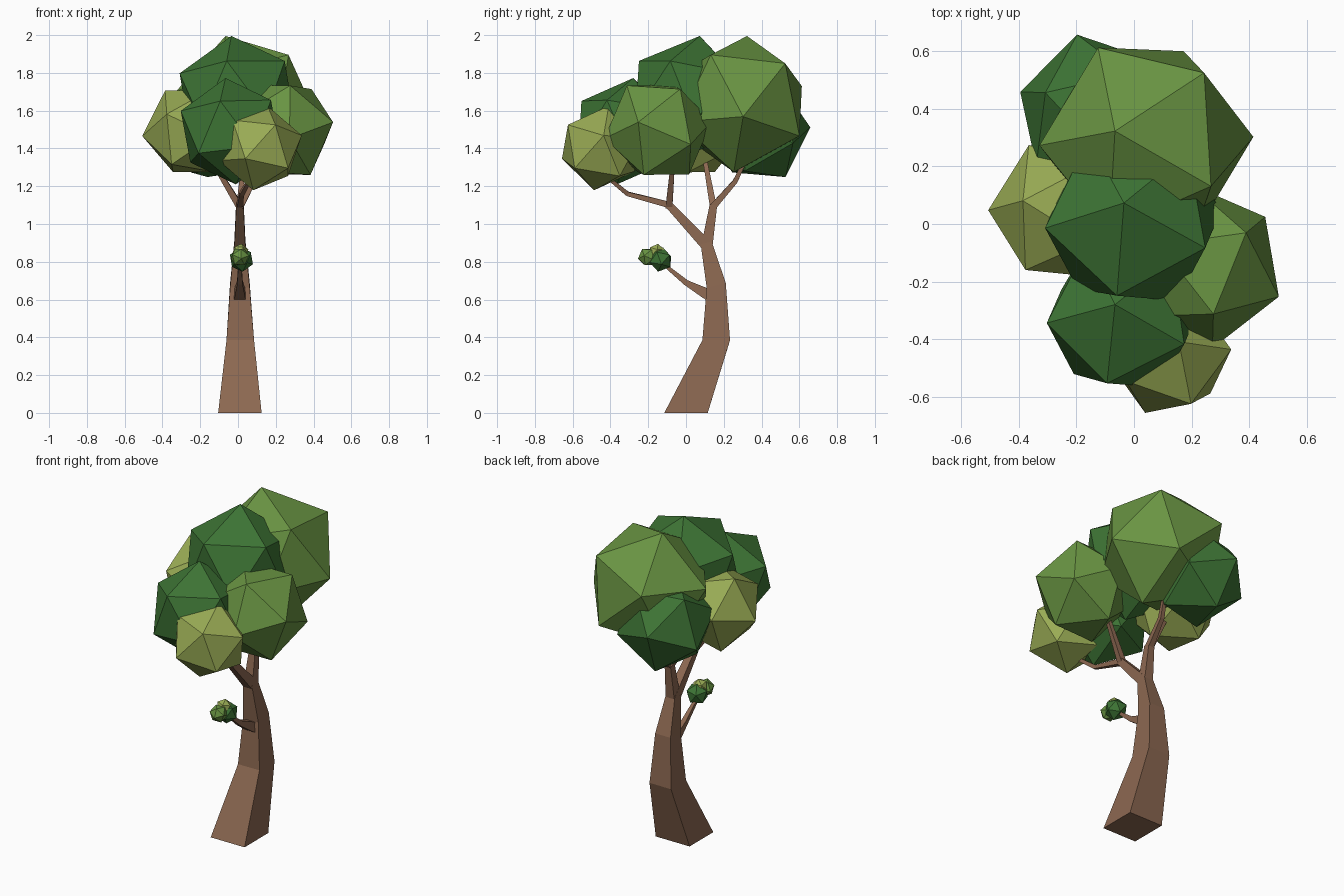
import bpy, bmesh
from mathutils import Vector, Matrix

if "Cube" in bpy.data.objects:
    bpy.data.objects.remove(bpy.data.objects["Cube"])


def material(name, rgb):
    m = bpy.data.materials.new(name)
    m.diffuse_color = (*rgb, 1)
    m.use_nodes = True
    m.node_tree.nodes["Principled BSDF"].inputs["Base Color"].default_value = m.diffuse_color
    return m


BARK = material("bark", (0.262, 0.138, 0.082))
DARK = material("dark_leaf", (0.047, 0.175, 0.035))
MID = material("mid_leaf", (0.141, 0.296, 0.055))
LIGHT = material("light_leaf", (0.32, 0.41, 0.09))


def finish(bm, name, mat):
    bmesh.ops.recalc_face_normals(bm, faces=bm.faces[:])
    me = bpy.data.meshes.new(name)
    bm.to_mesh(me)
    bm.free()
    me.materials.append(mat)
    ob = bpy.data.objects.new(name, me)
    bpy.context.collection.objects.link(ob)
    return ob


def frame(a, b):
    """Rotation whose z axis is a and whose x axis leans towards b."""
    z = Vector(a).normalized()
    x = (Vector(b) - z * z.dot(Vector(b))).normalized()
    y = z.cross(x)
    return Matrix((x, y, z)).transposed()


def leaf_ball(name, mat, centre, radius, a, b):
    """20-sided ball with one corner pointing along a, a neighbour along b."""
    bm = bmesh.new()
    bmesh.ops.create_icosphere(bm, subdivisions=1, radius=radius)
    top = max(bm.verts, key=lambda v: v.co.z)
    near = top.link_edges[0].other_vert(top)
    rot = frame(a, b) @ frame(top.co, near.co).transposed()
    bm.transform(Matrix.Translation(centre) @ rot.to_4x4())
    return finish(bm, name, mat)


def limb(name, rows):
    """Square tapering limb through rows of (x, y, z, half width)."""
    bm = bmesh.new()
    rings = []
    pts = [Vector(r[:3]) for r in rows]
    for i, r in enumerate(rows):
        j = min(i, len(rows) - 2)
        t = (pts[j + 1] - pts[j]).normalized()
        if r[2] == 0:
            t = Vector((0, 0, 1))
        side = (Vector((1, 0, 0)) - t * t.x).normalized()
        up = t.cross(side)
        rings.append([bm.verts.new(pts[i] + (side * u + up * v) * r[3])
                      for u, v in ((-1, -1), (1, -1), (1, 1), (-1, 1))])
    for p, q in zip(rings, rings[1:]):
        for k in range(4):
            n = (k + 1) % 4
            bm.faces.new((p[k], p[n], q[n], q[k]))
    bm.faces.new(rings[0])
    bm.faces.new(rings[-1])
    return finish(bm, name, BARK)


# Trunk, branches and twig
limb("trunk", [(.01, 0, 0, .115), (.012, .16, .385, .073),
               (.01, .16, .675, .052), (.01, .107, .9, .03)])
limb("front_branch", [(.01, .115, .88, .03), (.01, -.09, 1.1, .02)])
limb("front_branch_side", [(.01, -.09, 1.09, .018), (.13, -.07, 1.32, .011)])
limb("front_branch_tip", [(.01, -.085, 1.1, .017), (.02, -.31, 1.16, .012),
                          (.07, -.42, 1.25, .009)])
limb("back_branch", [(.01, .11, .88, .03), (.01, .145, 1.1, .02)])
limb("back_branch_side", [(.01, .145, 1.09, .018), (-.14, .10, 1.34, .011)])
limb("back_branch_tip", [(.01, .142, 1.09, .018), (.02, .26, 1.225, .013),
                         (.04, .31, 1.33, .01)])
limb("twig", [(.01, .15, .615, .036), (.01, .1, .635, .028),
              (.01, 0, .69, .015), (.01, -.11, .78, .009)])

# Crown
leaf_ball("crown_back_large", MID, (.043, .288, 1.635), .378,
          (-.109, .035, .36), (.204, .24, .215))
leaf_ball("crown_top", DARK, (-.004, .015, 1.67), .332,
          (-.031, .058, .325), (-.056, -.268, .195))
leaf_ball("crown_front", DARK, (-.039, -.323, 1.491), .286,
          (-.027, .043, .281), (-.055, -.232, .159))
leaf_ball("crown_back_low", DARK, (-.134, .384, 1.49), .282,
          (-.026, .14, -.236), (-.064, .276, .03))
leaf_ball("crown_right", MID, (.236, -.148, 1.498), .29,
          (.154, .118, .217), (.264, -.102, .042))
leaf_ball("crown_front_right", LIGHT, (.118, -.448, 1.402), .23,
          (.037, .038, .218), (.227, .008, .043))
leaf_ball("crown_left", LIGHT, (-.25, .045, 1.49), .258,
          (-.253, .003, -.024), (-.143, .036, .215))

# Small tuft on the twig
leaf_ball("tuft_dark", DARK, (.018, -.135, .812), .066,
          (-.03, .06, .3), (-.05, -.24, .16))
leaf_ball("tuft_mid", MID, (.01, -.203, .825), .052,
          (.154, .118, .217), (.264, -.102, .042))
leaf_ball("tuft_light", LIGHT, (.012, -.155, .852), .045,
          (.037, .038, .218), (.227, .008, .043))
